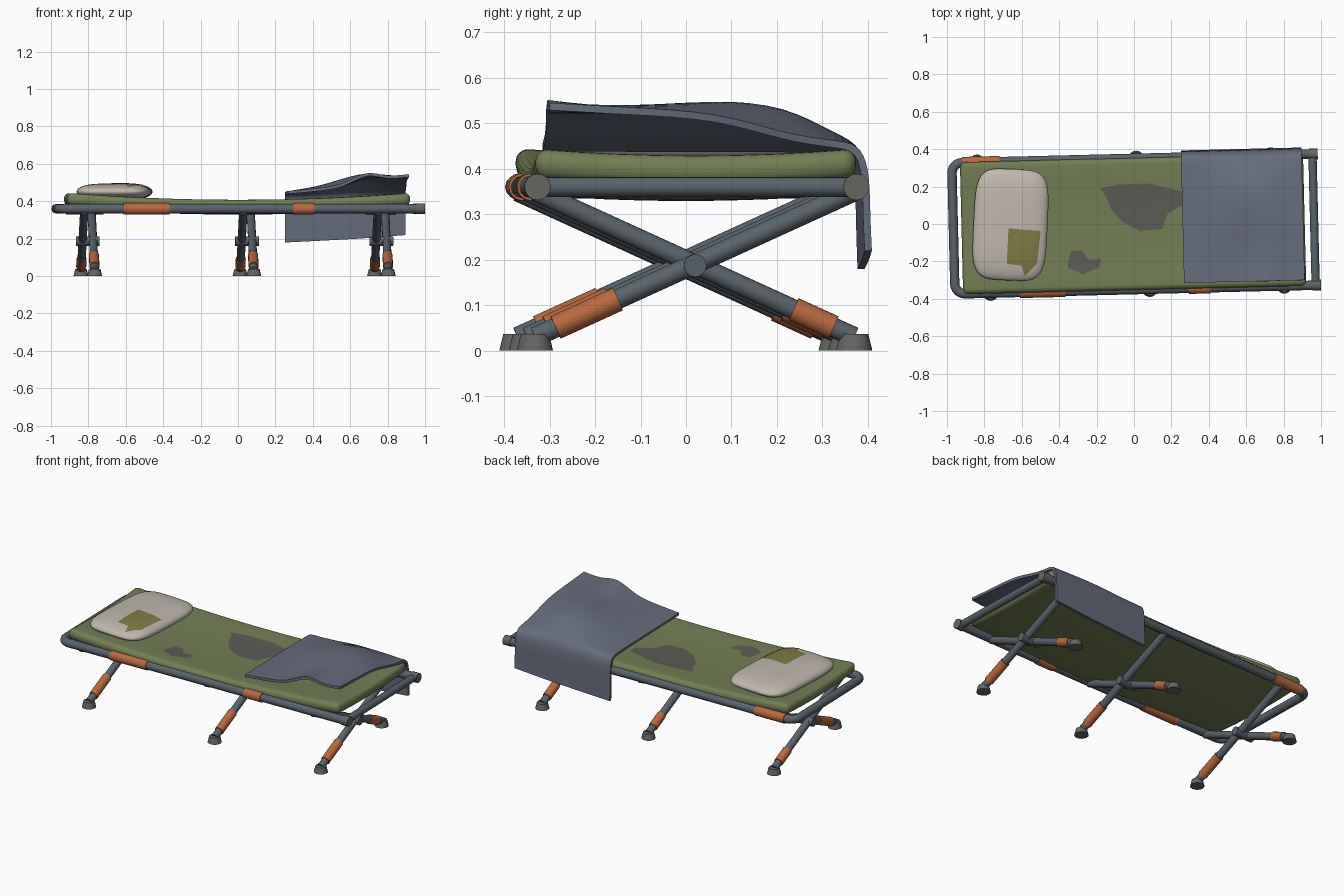
import bpy, bmesh
from math import sin, cos, pi, radians, sqrt, copysign
from mathutils import Vector

if "Cube" in bpy.data.objects:
    bpy.data.objects.remove(bpy.data.objects["Cube"])

YAW = radians(1.4)          # the cot stands slightly turned
PALETTE = {
    "steel": (0.10, 0.125, 0.145), "wrap": (0.48, 0.14, 0.05), "rubber": (0.13, 0.13, 0.12),
    "canvas": (0.17, 0.21, 0.09), "linen": (0.52, 0.48, 0.42), "patch": (0.22, 0.20, 0.06),
    "stain": (0.11, 0.105, 0.09), "blanket": (0.13, 0.15, 0.20)}
MATS = {}
for k, c in PALETTE.items():
    MATS[k] = bpy.data.materials.new(k)
    MATS[k].diffuse_color = (*c, 1)


def finish(name, data, mat):
    if isinstance(data, bmesh.types.BMesh):
        me = bpy.data.meshes.new(name)
        data.to_mesh(me)
        data.free()
        data = me
    data.materials.append(MATS[mat])
    ob = bpy.data.objects.new(name, data)
    bpy.context.collection.objects.link(ob)
    return ob


def rod(name, a, b, r, mat, r2=None):
    a, b = Vector(a), Vector(b)
    bm = bmesh.new()
    bmesh.ops.create_cone(bm, cap_ends=True, segments=16, radius1=r,
                          radius2=r if r2 is None else r2, depth=(b - a).length)
    M = (b - a).to_track_quat('Z', 'Y').to_matrix().to_4x4()
    M.translation = (a + b) / 2
    bm.transform(M)
    return finish(name, bm, mat)


# U-shaped tube frame with rounded corners at the head end
W, L, RZ, CR = 0.351, -0.966, 0.36, 0.055
path = [(0.96, -W)]
path += [(L + CR - CR * sin(t * pi / 12), -W + CR - CR * cos(t * pi / 12)) for t in range(7)]
path += [(x, -y) for x, y in reversed(path)]
cu = bpy.data.curves.new("frame_tube", 'CURVE')
cu.dimensions = '3D'
cu.bevel_depth, cu.bevel_resolution, cu.use_fill_caps = 0.025, 4, True
sp = cu.splines.new('POLY')
sp.points.add(len(path) - 1)
for p, (x, y) in zip(sp.points, path):
    p.co = (x, y, RZ, 1)
finish("frame_tube", cu, "steel")

# foot-end bar and rail end caps
rod("foot_end_bar", (0.963, -W, RZ), (0.963, W, RZ), 0.022, "steel")
for s in (-1, 1):
    rod("rail_end_cap", (0.945, s * W, RZ), (0.991, s * W, RZ), 0.029, "rubber")

# rust-coloured wraps on the rails
for x0, x1, s in ((-0.62, -0.375, -1), (0.285, 0.40, -1), (-0.91, -0.71, 1), (0.69, 0.85, 1)):
    rod("rail_wrap", (x0, s * W, RZ), (x1, s * W, RZ), 0.030, "wrap")

# three crossed leg pairs with feet, wraps and pivots
for cx in (-0.803, 0.048, 0.767):
    for s, t1 in ((-1, 0.26), (1, 0.19)):
        x = cx - s * 0.028
        foot, top = Vector((x, s * 0.352, 0.03)), Vector((x, -s * 0.35, 0.35))
        rod("leg", foot, top, 0.022, "steel")
        rod("leg_wrap", foot.lerp(top, 0.065), foot.lerp(top, t1), 0.027, "wrap")
        rod("rubber_foot", (x, foot.y, 0), (x, foot.y, 0.037), 0.040, "rubber", 0.031)
    rod("leg_pivot", (cx - 0.063, 0, 0.187), (cx + 0.063, 0, 0.187), 0.025, "steel")


# sagging mattress
def mattress_top(x, y):
    return 0.447 - 0.037 * (1 - (x / 0.92) ** 2) - 0.015 * (1 - (y / 0.353) ** 2)


bm = bmesh.new()
bmesh.ops.create_cube(bm, size=1)
for axis, n in (((1, 0, 0), 16), ((0, 1, 0), 8)):
    for i in range(1, n):
        bmesh.ops.bisect_plane(bm, geom=bm.verts[:] + bm.edges[:] + bm.faces[:],
                               plane_co=Vector(axis) * (i / n - 0.5), plane_no=axis)
for v in bm.verts:
    x, y = v.co.x * 1.835 - 0.005, v.co.y * 0.706
    v.co = (x, y, mattress_top(x, y) - (0.066 if v.co.z < 0 else 0))
mat = finish("mattress", bm, "canvas")
bev = mat.modifiers.new("round", 'BEVEL')
bev.width, bev.segments, bev.limit_method, bev.angle_limit = 0.029, 4, 'ANGLE', radians(50)

# pillow: soft super-ellipse cushion
PA, PB, PC, E, F = 0.198, 0.298, 0.044, 0.45, 0.55
PX, PZ, PROT = -0.66, 0.451, radians(-4.2)


def pw(v):
    return copysign(abs(v) ** E, v)


def pillow_place(x, y, z):
    return (PX + x * cos(PROT) - y * sin(PROT), 0.012 + x * sin(PROT) + y * cos(PROT), z)


bm = bmesh.new()
bmesh.ops.create_uvsphere(bm, u_segments=48, v_segments=20, radius=1)
for v in bm.verts:
    h = sqrt(v.co.x ** 2 + v.co.y ** 2)
    r = h ** F
    c, s = (v.co.x / h, v.co.y / h) if h > 1e-5 else (0, 0)
    v.co = pillow_place(PA * r * pw(c), PB * r * pw(s), PZ + PC * v.co.z)
finish("pillow", bm, "linen")


def pillow_top(x, y):
    n = 2 / E
    r = min(1, (abs(x / PA) ** n + abs(y / PB) ** n) ** (1 / n))
    return PZ + PC * sqrt(1 - r ** (2 / F))


# thin patches that follow the surface under them
def decal(name, pts, surf, mat, place=lambda x, y, z: (x, y, z)):
    fine = []
    for i, p in enumerate(pts):
        q = pts[(i + 1) % len(pts)]
        fine += [Vector(p).lerp(Vector(q), k / 3) for k in range(3)]
    c = sum(fine, Vector((0, 0))) / len(fine)
    bm = bmesh.new()
    rings = []
    for k in range(1, 7):
        ring = [c.lerp(p, k / 6) for p in fine]
        rings.append([bm.verts.new(place(p.x, p.y, surf(p.x, p.y) + 0.0025)) for p in ring])
    bm.faces.new(rings[0])
    n = len(fine)
    for a, b in zip(rings, rings[1:]):
        for i in range(n):
            bm.faces.new((a[i], b[i], b[(i + 1) % n], a[(i + 1) % n]))
    finish(name, bm, mat)


decal("large_stain", [(-.18, .195), (-.08, .213), (.08, .215), (.27, .165), (.27, .1), (.18, .05), (.15, -.03),
                      (.03, -.038), (-.06, .01), (-.12, .08), (-.15, .16)], mattress_top, "stain")
decal("small_stain", [(-.34, -.135), (-.28, -.135), (-.25, -.185), (-.18, -.18), (-.19, -.225), (-.28, -.262),
                      (-.36, -.225), (-.355, -.19)], mattress_top, "stain")
decal("pillow_patch", [(-.01, -.02), (.163, -.025), (.152, -.2), (.09, -.27), (.07, -.215), (-.01, -.21)],
      pillow_top, "patch", pillow_place)

# rumpled blanket draped over the rear rail
xs = (0.26, 0.42, 0.55, 0.68, 0.78, 0.905)
rows = [(-.322, (.455, .470, .485, .570, .53, .545)),
        (-.15, (.453, .475, .490, .530, .54, .535)),
        (.05, (.453, .480, .520, .560, .55, .525)),
        (.20, (.453, .470, .520, .550, .52, .475)),
        (.31, (.450, .460, .480, .480, .47, .462)),
        (.357, (.450, .452, .460, .460, .46, .455)),
        (.382, (.405,) * 6),
        (.383, (.300,) * 6),
        (.387, (.180, .188, .195, .202, .21, .220))]
bm = bmesh.new()
grid = [[bm.verts.new((x, y, z)) for x, z in zip(xs, zs)] for y, zs in rows]
for a, b in zip(grid, grid[1:]):
    for i in range(len(xs) - 1):
        bm.faces.new((a[i], a[i + 1], b[i + 1], b[i]))
bl = finish("blanket", bm, "blanket")
sub = bl.modifiers.new("soft", 'SUBSURF')
sub.levels = sub.render_levels = 2
sub.boundary_smooth = 'PRESERVE_CORNERS'
sol = bl.modifiers.new("thick", 'SOLIDIFY')
sol.thickness, sol.offset = 0.016, -1

# bake modifiers and curves, turn the whole cot, smooth shading with kept edges
for ob in bpy.context.scene.objects:
    ob.rotation_euler.z = YAW
    ob.select_set(True)
bpy.context.view_layer.objects.active = bl
bpy.ops.object.convert(target='MESH')
bpy.ops.object.shade_smooth_by_angle(angle=radians(40))

for m in bpy.data.materials:
    if m.users and not m.is_grease_pencil:
        m.use_nodes = True
        m.node_tree.nodes["Principled BSDF"].inputs["Base Color"].default_value = m.diffuse_color
